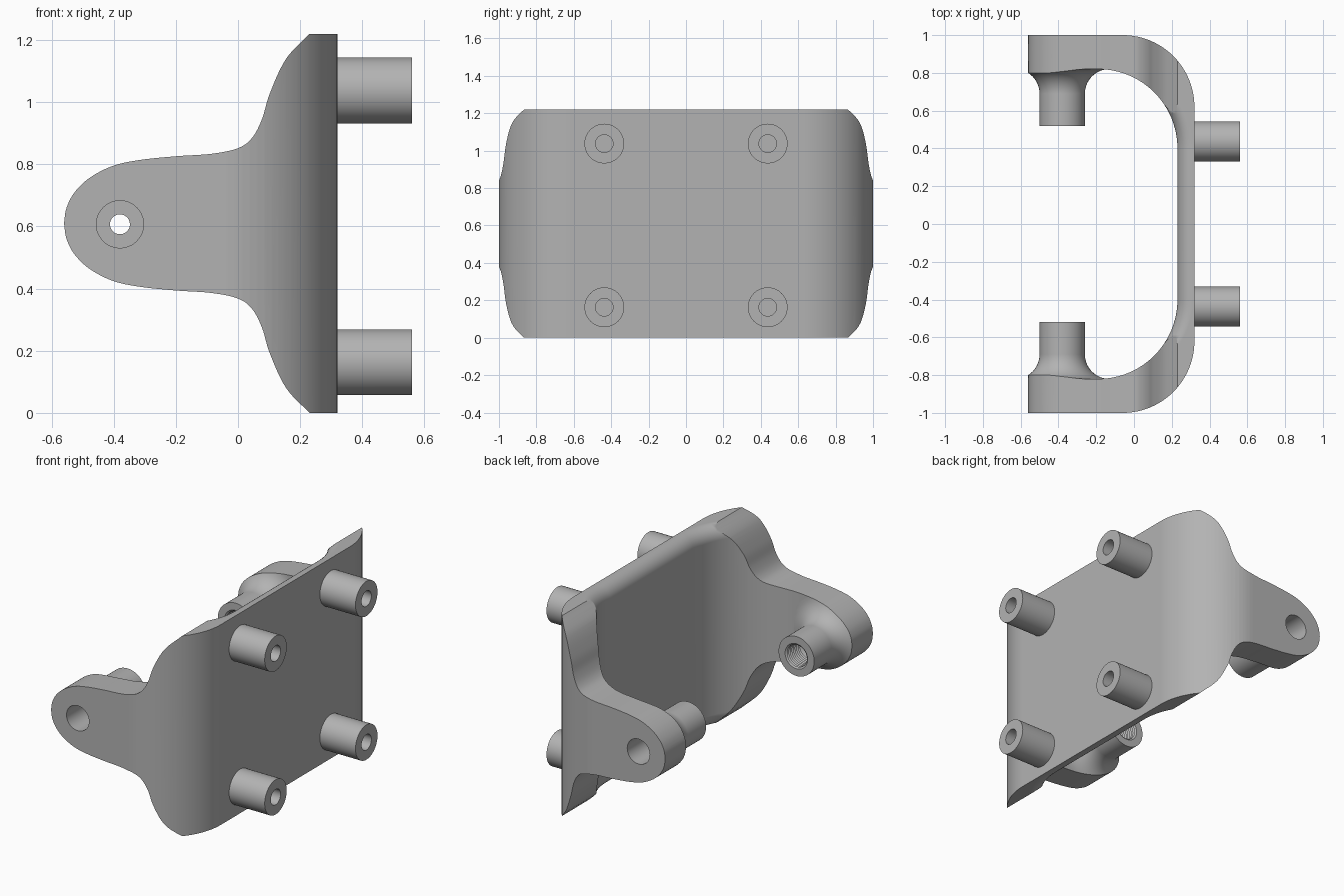
import bpy, bmesh, math
from mathutils import Vector, Matrix

if "Cube" in bpy.data.objects:
    bpy.data.objects.remove(bpy.data.objects["Cube"], do_unlink=True)

HEIGHT, MID = 1.22, 0.61
INNER = (-0.19, 0.4, 0.42)       # inner corner arc: centre x, centre y, radius
OUTER = (-0.06, 0.62, 0.38)      # outer corner arc

grey = bpy.data.materials.new("plain grey")
grey.use_nodes = True
grey.diffuse_color = (0.45, 0.45, 0.45, 1)
grey.node_tree.nodes["Principled BSDF"].inputs["Base Color"].default_value = (0.45, 0.45, 0.45, 1)


def finish(name, bm):
    bmesh.ops.recalc_face_normals(bm, faces=bm.faces)
    mesh = bpy.data.meshes.new(name)
    bm.to_mesh(mesh)
    bm.free()
    mesh.materials.append(grey)
    obj = bpy.data.objects.new(name, mesh)
    bpy.context.collection.objects.link(obj)
    return obj


def loft(name, rings):
    """Solid through a row of equal closed rings, capped at both ends."""
    bm = bmesh.new()
    rows = [[bm.verts.new(p) for p in ring] for ring in rings]
    n = len(rows[0])
    for a, b in zip(rows, rows[1:]):
        for i in range(n):
            j = (i + 1) % n
            bm.faces.new((a[i], a[j], b[j], b[i]))
    bm.faces.new(rows[0])
    bm.faces.new(rows[-1])
    return finish(name, bm)


def lathe(name, profile, origin, axis, steps=64):
    """Turn (radius, distance) points about an axis."""
    bm = bmesh.new()
    verts = [bm.verts.new((r, 0, t)) for r, t in profile]
    edges = [bm.edges.new(pair) for pair in zip(verts, verts[1:])]
    bmesh.ops.spin(bm, geom=verts + edges, cent=(0, 0, 0), axis=(0, 0, 1),
                   angle=math.tau, steps=steps, use_merge=True)
    bmesh.ops.remove_doubles(bm, verts=bm.verts, dist=1e-5)
    turn = Vector(axis).to_track_quat('Z', 'Y').to_matrix().to_4x4()
    bm.transform(Matrix.Translation(origin) @ turn)
    return finish(name, bm)


def boolean(obj, other, operation, keep=False):
    mod = obj.modifiers.new("cut", 'BOOLEAN')
    mod.operation, mod.solver, mod.object = operation, 'EXACT', other
    bpy.context.view_layer.objects.active = obj
    bpy.ops.object.modifier_apply(modifier=mod.name)
    if not keep:
        bpy.data.objects.remove(other, do_unlink=True)


def smooth(obj):
    bpy.ops.object.select_all(action='DESELECT')
    obj.select_set(True)
    bpy.context.view_layer.objects.active = obj
    bpy.ops.object.shade_smooth_by_angle(angle=math.radians(32))
    mod = obj.modifiers.new("even shading", 'WEIGHTED_NORMAL')
    mod.keep_sharp = True


def arc(spec, steps=24):
    """Quarter circle from the +y side to the +x side."""
    cx, cy, r = spec
    angles = [math.pi / 2 * (1 - i / steps) for i in range(steps + 1)]
    return [(cx + r * math.cos(a), cy + r * math.sin(a)) for a in angles]


def spline(points, steps=6):
    """Catmull-Rom curve through the points."""
    p = [Vector(q) for q in points]
    p = [2 * p[0] - p[1]] + p + [2 * p[-1] - p[-2]]
    out = []
    for a, b, c, d in zip(p, p[1:], p[2:], p[3:]):
        for k in range(steps):
            t = k / steps
            out.append(0.5 * (2 * b + (c - a) * t + (2 * a - 5 * b + 4 * c - d) * t ** 2
                              + (3 * b - a - 3 * c + d) * t ** 3))
    return out + [p[-2]]


# U-shaped plan of the bracket, extruded upward
outer = [(-0.6, 1.0)] + arc(OUTER)
inner = [(-0.6, 0.82)] + arc(INNER)
plan = outer + [(x, -y) for x, y in reversed(outer)]
plan += [(x, -y) for x, y in inner] + list(reversed(inner))
bracket = loft("bracket", [[(x, y, z) for x, y in plan] for z in (-0.1, HEIGHT + 0.1)])

# Side outline: flared shoulders running into a rounded ear
shoulder = spline([(0.23, 1.22), (0.155, 1.14), (0.103, 1.03), (0.077, 0.945), (0.045, 0.885),
                   (0, 0.852), (-0.085, 0.834), (-0.2, 0.826), (-0.316, 0.814), (-0.403, 0.795),
                   (-0.477, 0.757), (-0.526, 0.71), (-0.552, 0.66), (-0.56, MID)])
upper = [(0.4, HEIGHT)] + [(p.x, p.y) for p in shoulder]
side = upper + [(x, HEIGHT - z) for x, z in reversed(upper[:-1])]
outline = loft("outline", [[(x, y, z) for x, z in side] for y in (-1.1, 1.1)])
boolean(bracket, outline, 'INTERSECT', keep=True)

# Rounded inner rim of the plate, following the inner corners
ROUND = 0.082
path = [(x, y) for x, y in arc(INNER) if y < 0.72]
path = path + [(x, -y) for x, y in reversed(path)]
for top in (True, False):
    rings = []
    for x, y in path:
        ring = [(x - 0.1, HEIGHT - ROUND), (x - 0.1, HEIGHT + 0.1), (x + ROUND, HEIGHT + 0.1)]
        for i in range(11):
            a = math.pi / 2 * (1 + i / 10)
            ring.append((x + ROUND + ROUND * math.cos(a), HEIGHT - ROUND + ROUND * math.sin(a)))
        rings.append([(px, y, pz if top else HEIGHT - pz) for px, pz in ring])
    boolean(bracket, loft("rim_cutter", rings), 'DIFFERENCE')

# Flared pivot bosses inside each ear, trimmed to the ear outline
EAR = (-0.38, 0.607)
for s in (1, -1):
    flare = [(0, 0), (0.12, 0)]
    for i in range(15):
        a = math.pi / 2 * i / 14
        flare.append((0.25 - 0.13 * math.cos(a), 0.17 + 0.13 * math.sin(a)))
    flare += [(0.25, 0.38), (0, 0.38)]
    boss = lathe("pivot_boss", flare, (EAR[0], s * 0.52, EAR[1]), (0, s, 0))
    boolean(boss, outline, 'INTERSECT', keep=True)
    boolean(bracket, boss, 'UNION')

    # Threaded end, narrow passage and wide outer bore
    bore = [(0, -0.05), (0.076, -0.05)]
    for i in range(10):
        t = 0.015 * i
        bore += [(0.076, t), (0.066, t + 0.0075)]
    bore += [(0.032, 0.16), (0.032, 0.22), (0.076, 0.22), (0.076, 0.55), (0, 0.55)]
    cutter = lathe("bore_cutter", bore, (EAR[0], s * 0.52, EAR[1]), (0, s, 0), 48)
    boolean(bracket, cutter, 'DIFFERENCE')
bpy.data.objects.remove(outline, do_unlink=True)
smooth(bracket)

# Four hollow standoffs on the outside of the plate
for row, z in (("lower", 0.163), ("upper", 1.038)):
    for end, y in (("front", -0.437), ("back", 0.437)):
        tube = [(0, 0), (0.106, 0), (0.106, 0.25), (0.047, 0.25), (0.047, 0.02), (0, 0.02)]
        smooth(lathe(f"{row}_{end}_standoff", tube, (0.31, y, z), (1, 0, 0)))
